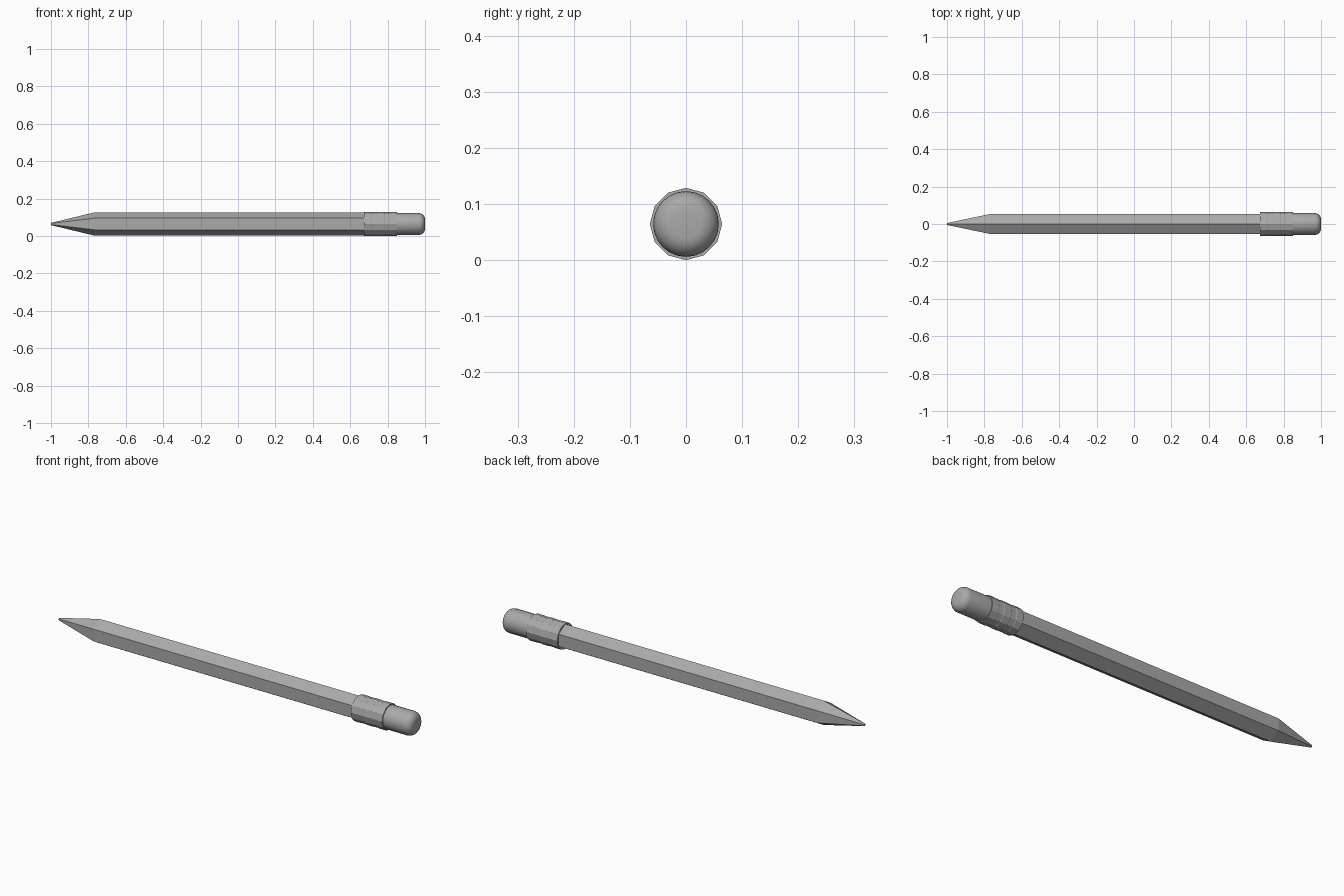
import bpy
import bmesh
from math import cos, sin, tau, radians

cube = bpy.data.objects.get("Cube")
if cube:
    bpy.data.objects.remove(cube, do_unlink=True)

AXIS_Z = 0.0645

grey = bpy.data.materials.new("plain grey")
grey.use_nodes = True
colour = (0.4, 0.4, 0.4, 1)
grey.diffuse_color = colour
grey.node_tree.nodes["Principled BSDF"].inputs["Base Color"].default_value = colour


def lathe(name, profile, sides, smooth_angle=None):
    """Skin rings of (x, radius) along the pencil axis, with capped ends."""
    bm = bmesh.new()
    rings = []
    for x, r in profile:
        rings.append([bm.verts.new((x, r * sin(tau * i / sides),
                                    AXIS_Z + r * cos(tau * i / sides)))
                      for i in range(sides)])
    for a, b in zip(rings, rings[1:]):
        for i in range(sides):
            j = (i + 1) % sides
            bm.faces.new((a[i], a[j], b[j], b[i]))
    bm.faces.new(rings[0])
    bm.faces.new(rings[-1])
    bmesh.ops.recalc_face_normals(bm, faces=bm.faces)
    mesh = bpy.data.meshes.new(name)
    bm.to_mesh(mesh)
    bm.free()
    mesh.materials.append(grey)
    obj = bpy.data.objects.new(name, mesh)
    bpy.context.collection.objects.link(obj)
    if smooth_angle:
        bpy.ops.object.select_all(action='DESELECT')
        obj.select_set(True)
        bpy.context.view_layer.objects.active = obj
        bpy.ops.object.shade_smooth_by_angle(angle=radians(smooth_angle))
    return obj


# Hexagonal shaft with its sharpened point
lathe("shaft", [(-1, 0.006), (-0.77, 0.0615), (0.69, 0.0615)], 6)

# Twelve-sided metal sleeve with two shallow grooved bands
R, GROOVE = 0.0645, 0.063
sleeve = [(0.675, R)]
for start in (0.71, 0.78):
    sleeve += [(start, R), (start + 0.003, GROOVE),
               (start + 0.03, GROOVE), (start + 0.033, R)]
sleeve.append((0.85, R))
lathe("eraser_sleeve", sleeve, 12)

# Rounded eraser
ROUND, ER = 0.034, 0.0585
eraser = [(0.84, ER)]
for k in range(7):
    a = tau / 4 * k / 6
    eraser.append((1 - ROUND + ROUND * sin(a), ER - ROUND + ROUND * cos(a)))
lathe("eraser", eraser, 24, 50)
